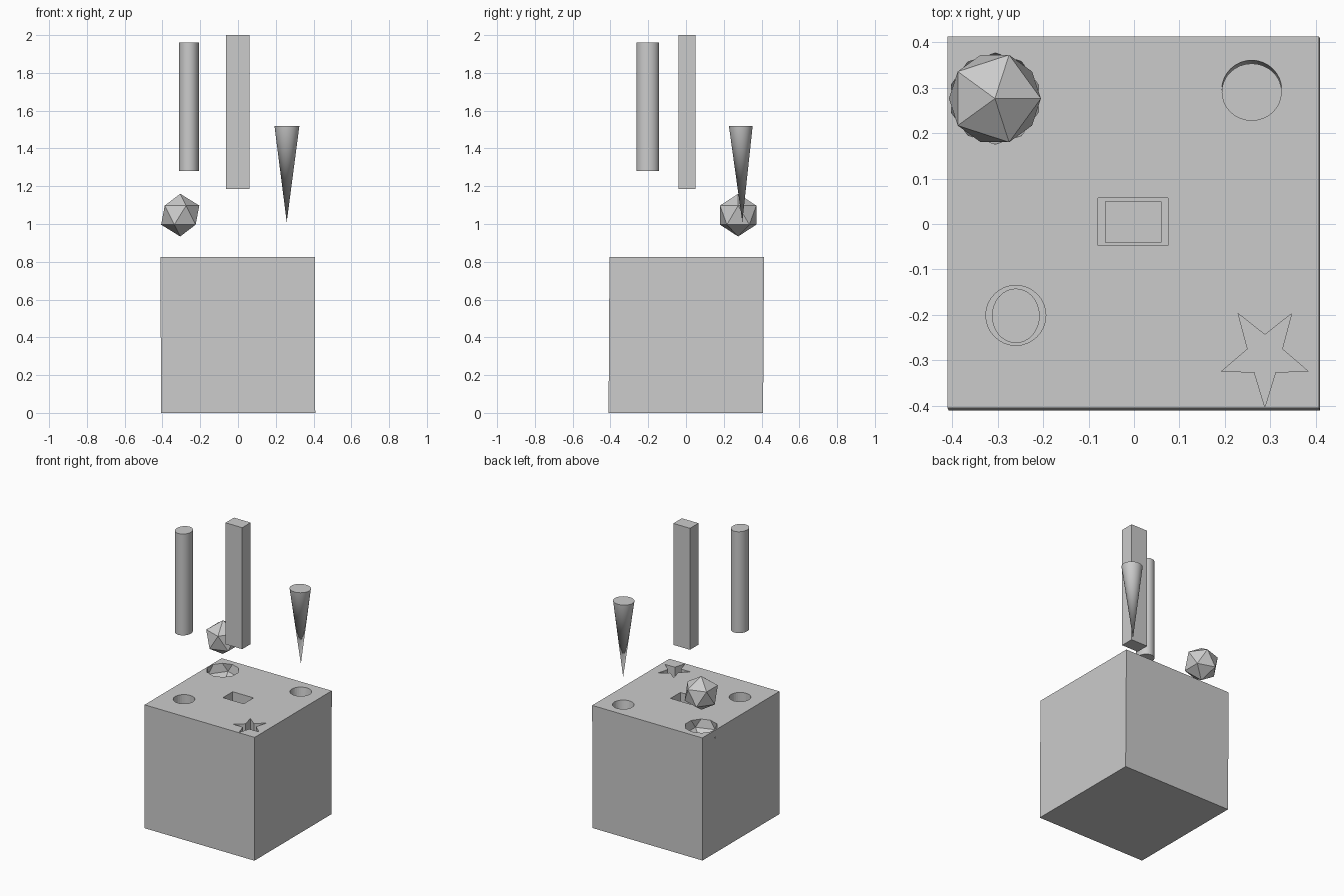
import bpy, bmesh, math

if "Cube" in bpy.data.objects:
    bpy.data.objects.remove(bpy.data.objects["Cube"])

TOP = 0.825  # height of the block's top face


def add(name, bm, smooth=False):
    bmesh.ops.recalc_face_normals(bm, faces=bm.faces)
    me = bpy.data.meshes.new(name)
    bm.to_mesh(me)
    bm.free()
    ob = bpy.data.objects.new(name, me)
    bpy.context.collection.objects.link(ob)
    if smooth:
        bpy.ops.object.select_all(action='DESELECT')
        ob.select_set(True)
        bpy.context.view_layer.objects.active = ob
        bpy.ops.object.shade_smooth_by_angle(angle=math.radians(30))
    return ob


def prism(name, outline, z0, z1, smooth=False):
    """Extrude a flat outline from z0 up to z1."""
    bm = bmesh.new()
    face = bm.faces.new([bm.verts.new((x, y, z0)) for x, y in outline])
    new = bmesh.ops.extrude_face_region(bm, geom=[face])['geom']
    bmesh.ops.translate(bm, vec=(0, 0, z1 - z0),
                        verts=[v for v in new if isinstance(v, bmesh.types.BMVert)])
    return add(name, bm, smooth)


def rect(x0, x1, y0, y1):
    return [(x0, y0), (x1, y0), (x1, y1), (x0, y1)]


def ring(cx, cy, rx, ry, n=32, inner=1.0):
    """Ellipse; with inner < 1 every second point is pulled in to form a star."""
    pts = []
    for i in range(n):
        a = -math.pi / 2 + 2 * math.pi * i / n
        k = inner if i % 2 else 1.0
        pts.append((cx + rx * k * math.cos(a), cy + ry * k * math.sin(a)))
    return pts


def cone(name, base, z1, tip, smooth=False):
    bm = bmesh.new()
    vs = [bm.verts.new((x, y, z1)) for x, y in base]
    apex = bm.verts.new(tip)
    bm.faces.new(vs)
    for a, b in zip(vs, vs[1:] + vs[:1]):
        bm.faces.new((a, b, apex))
    return add(name, bm, smooth)


def ball(name, r, loc):
    bm = bmesh.new()
    bmesh.ops.create_icosphere(bm, subdivisions=1, radius=r)
    bmesh.ops.translate(bm, vec=loc, verts=bm.verts)
    return add(name, bm)


# Block, leaning very slightly
block = prism("block", rect(-0.408, 0.409, -0.41, 0.408), 0, TOP)
for v in block.data.vertices:
    if v.co.z > 0.4:
        v.co.x -= 0.002
        v.co.y += 0.005

# Shape-sorter holes
over = TOP + 0.05
k = 1 + 0.05 / 0.51  # widens the cone cutter where it rises above the block
cutters = [
    prism("round_hole", ring(-0.26, -0.201, 0.066, 0.066), TOP - 0.68, over),
    prism("square_hole", rect(-0.079, 0.075, -0.047, 0.057), 0.06, over),
    prism("star_hole", ring(0.288, -0.289, 0.1, 0.1135, 10, 0.4), TOP - 0.4, over),
    cone("cone_hole", ring(0.259, 0.295, 0.066 * k, 0.065 * k), over,
         (0.259, 0.298, TOP - 0.51)),
    ball("ball_hole", 0.118, (-0.306, 0.276, 0.823)),
]
bpy.context.view_layer.objects.active = block
for c in cutters:
    c.hide_render = True
    m = block.modifiers.new(c.name, 'BOOLEAN')
    m.operation, m.solver, m.object = 'DIFFERENCE', 'EXACT', c
    bpy.ops.object.modifier_apply(modifier=m.name)
    bpy.data.objects.remove(c)

# Pegs floating above their holes
prism("round_peg", ring(-0.26, -0.202, 0.0525, 0.06), 1.28, 1.96, True)
prism("square_peg", rect(-0.064, 0.06, -0.041, 0.049), 1.185, 2.0)
cone("cone_peg", ring(0.259, 0.29, 0.066, 0.063), 1.52, (0.258, 0.298, 1.01), True)
ball("ball_peg", 0.113, (-0.306, 0.276, 1.047))
